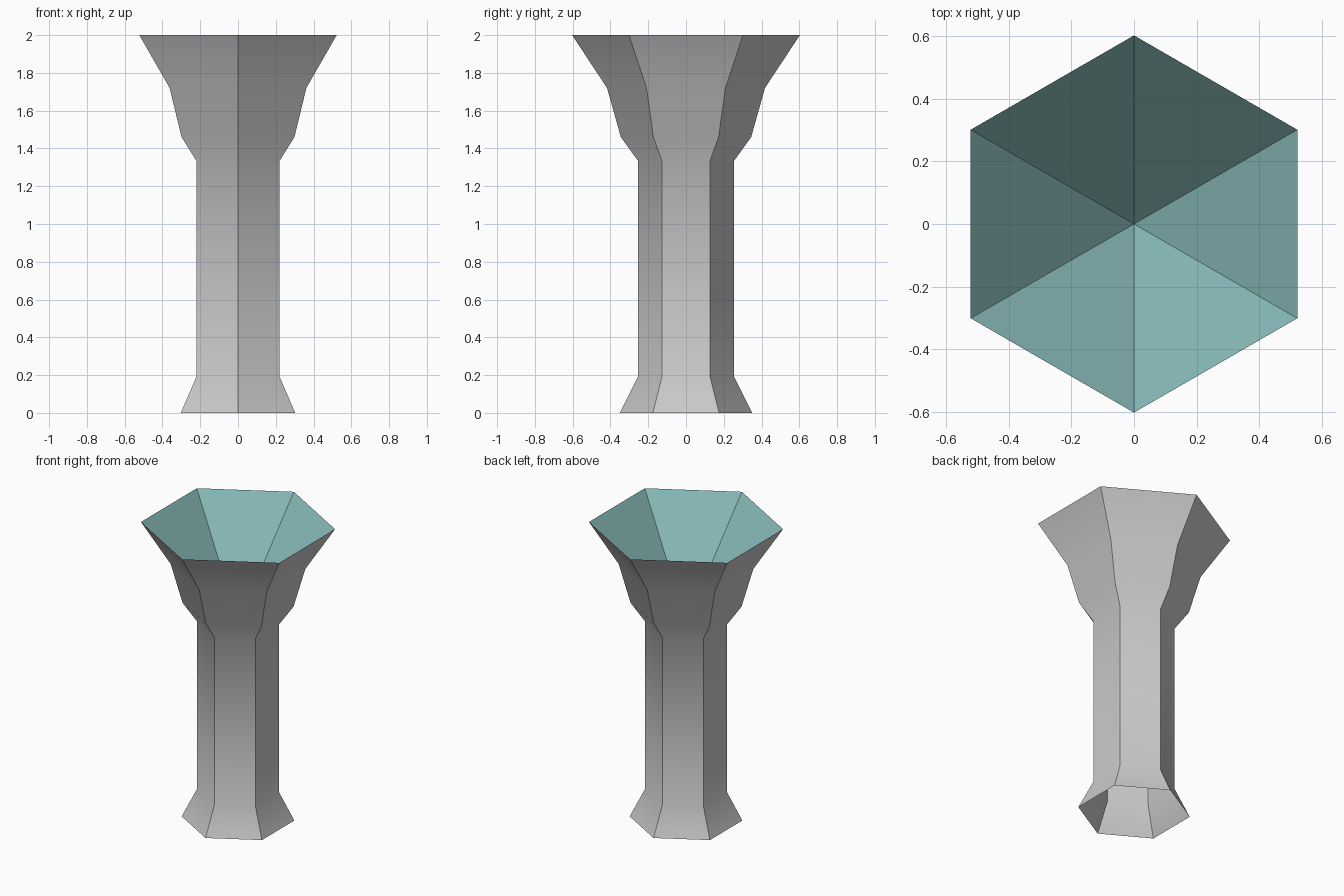
import bpy, bmesh
from math import sin, cos, pi, radians

cube = bpy.data.objects.get("Cube")
if cube:
    bpy.data.objects.remove(cube, do_unlink=True)

SIDES = 6


def make_material(name, rgb):
    mat = bpy.data.materials.new(name)
    mat.use_nodes = True
    mat.diffuse_color = (*rgb, 1)
    bsdf = next(n for n in mat.node_tree.nodes if n.type == 'BSDF_PRINCIPLED')
    bsdf.inputs["Base Color"].default_value = (*rgb, 1)
    bsdf.inputs["Roughness"].default_value = 0.8
    return mat


def lathe(name, profile, mat):
    """Six-sided open shell from (radius, height) pairs; radius 0 makes a tip."""
    bm = bmesh.new()
    rings = []
    for r, z in profile:
        if r == 0:
            rings.append([bm.verts.new((0, 0, z))] * SIDES)
        else:
            angles = [pi / 2 + i * 2 * pi / SIDES for i in range(SIDES)]
            rings.append([bm.verts.new((r * cos(a), r * sin(a), z)) for a in angles])
    for low, high in zip(rings, rings[1:]):
        for i in range(SIDES):
            j = (i + 1) % SIDES
            corners = [low[i], low[j], high[j], high[i]]
            bm.faces.new(list(dict.fromkeys(corners)))
    mesh = bpy.data.meshes.new(name)
    bm.to_mesh(mesh)
    bm.free()
    mesh.materials.append(mat)
    obj = bpy.data.objects.new(name, mesh)
    bpy.context.collection.objects.link(obj)
    bpy.ops.object.select_all(action='DESELECT')
    obj.select_set(True)
    bpy.context.view_layer.objects.active = obj
    bpy.ops.object.shade_smooth_by_angle(angle=radians(36))
    return obj


grey = make_material("stone grey", (0.6, 0.595, 0.6))
teal = make_material("pale teal", (0.24, 0.49, 0.48))

# Hollow outer body: flared foot, straight stem and widening cup
lathe("pedestal_body", [(0.35, 0), (0.255, 0.19), (0.255, 1.335),
                        (0.345, 1.46), (0.418, 1.72), (0.603, 2)], grey)

# Funnel-shaped lining, wound from rim to tip so it faces inwards
lathe("basin_lining", [(0.603, 2), (0, 1.335)], teal)
